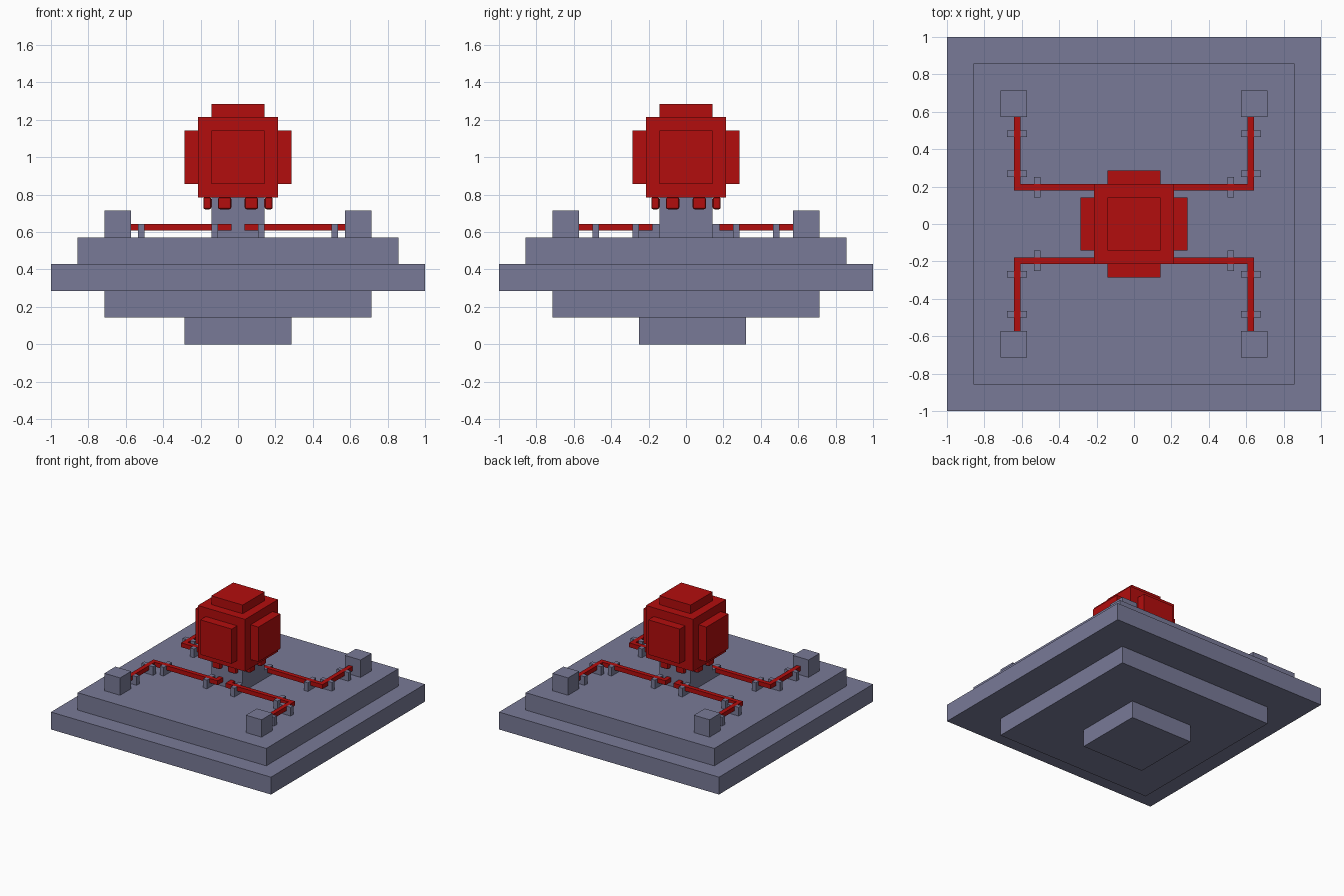
import bpy, bmesh
from mathutils import Matrix

cube = bpy.data.objects.get("Cube")
if cube:
    bpy.data.objects.remove(cube, do_unlink=True)

U = 1 / 28  # building grid unit


def material(name, rgb):
    m = bpy.data.materials.new(name)
    m.use_nodes = True
    m.diffuse_color = (*rgb, 1)
    m.node_tree.nodes["Principled BSDF"].inputs["Base Color"].default_value = (*rgb, 1)
    return m


GREY = material("slate grey", (0.19, 0.195, 0.31))
RED = material("deep red", (0.45, 0.004, 0.004))


def boxes(name, mat, spans):
    """One object from boxes given as (x0, x1, y0, y1, z0, z1) in grid units."""
    bm = bmesh.new()
    for x0, x1, y0, y1, z0, z1 in spans:
        centre = Matrix.Translation(((x0 + x1) * U / 2, (y0 + y1) * U / 2, (z0 + z1) * U / 2))
        size = Matrix.Diagonal((abs(x1 - x0) * U, abs(y1 - y0) * U, abs(z1 - z0) * U, 1))
        bmesh.ops.create_cube(bm, size=1, matrix=centre @ size)
    mesh = bpy.data.meshes.new(name)
    bm.to_mesh(mesh)
    bm.free()
    mesh.materials.append(mat)
    ob = bpy.data.objects.new(name, mesh)
    bpy.context.collection.objects.link(ob)
    return ob


def block(name, mat, half, z0, z1, y=0):
    return boxes(name, mat, [(-half, half, y - half, y + half, z0, z1)])


# Stepped platform
block("foot", GREY, 8, 0, 4, y=1)
block("lower_tier", GREY, 20, 4, 8)
block("wide_tier", GREY, 28, 8, 12)
block("upper_tier", GREY, 24, 12, 16)
block("pillar", GREY, 4, 16, 22)

# Central cube with a raised plate on top and on every side
block("core", RED, 6, 22, 34)
block("top_plate", RED, 4, 34, 36)
for i, side in enumerate(("front", "left", "back", "right")):
    turn = Matrix.Rotation(i * 1.5707963, 4, "Z")
    plate = boxes(side + "_plate", RED, [(-4, 4, -8, -6, 24, 32)])
    # Rounded connectors joining the core to the pillar
    plugs = boxes(side + "_connectors", RED,
                  [(-3, -1, -5.2, -4, 20.2, 22), (1, 3, -5.2, -4, 20.2, 22)])
    bevel = plugs.modifiers.new("rounding", "BEVEL")
    bevel.width = 0.3 * U
    bevel.segments = 2
    for ob in (plate, plugs):
        ob.data.transform(turn)

# Corner blocks, pipes and pipe holders in each quarter
for sx, xname in ((-1, "right"), (1, "left")):
    for sy, yname in ((-1, "front"), (1, "back")):
        def quarter(part, mat, spans):
            boxes(f"{yname}_{xname}_{part}", mat,
                  [(a * sx, b * sx, c * sy, d * sy, e, f) for a, b, c, d, e, f in spans])

        quarter("corner_block", GREY, [(16, 20, 16, 20, 16, 20)])
        quarter("pipe", RED, [(1, 18, 5, 6, 17, 18),    # run along the front or back
                              (17, 18, 6, 16, 17, 18),  # run to the corner block
                              (1, 2, 4, 5, 17, 18)])    # stub into the pillar
        holders = []
        for x in (3, 14):
            holders += [(x, x + 1, 4, 5, 16, 18), (x, x + 1, 6, 7, 16, 18),
                        (x, x + 1, 5, 6, 16, 17)]
        for y in (7, 13):
            holders += [(16, 17, y, y + 1, 16, 18), (18, 19, y, y + 1, 16, 18),
                        (17, 18, y, y + 1, 16, 17)]
        quarter("pipe_holders", GREY, holders)
